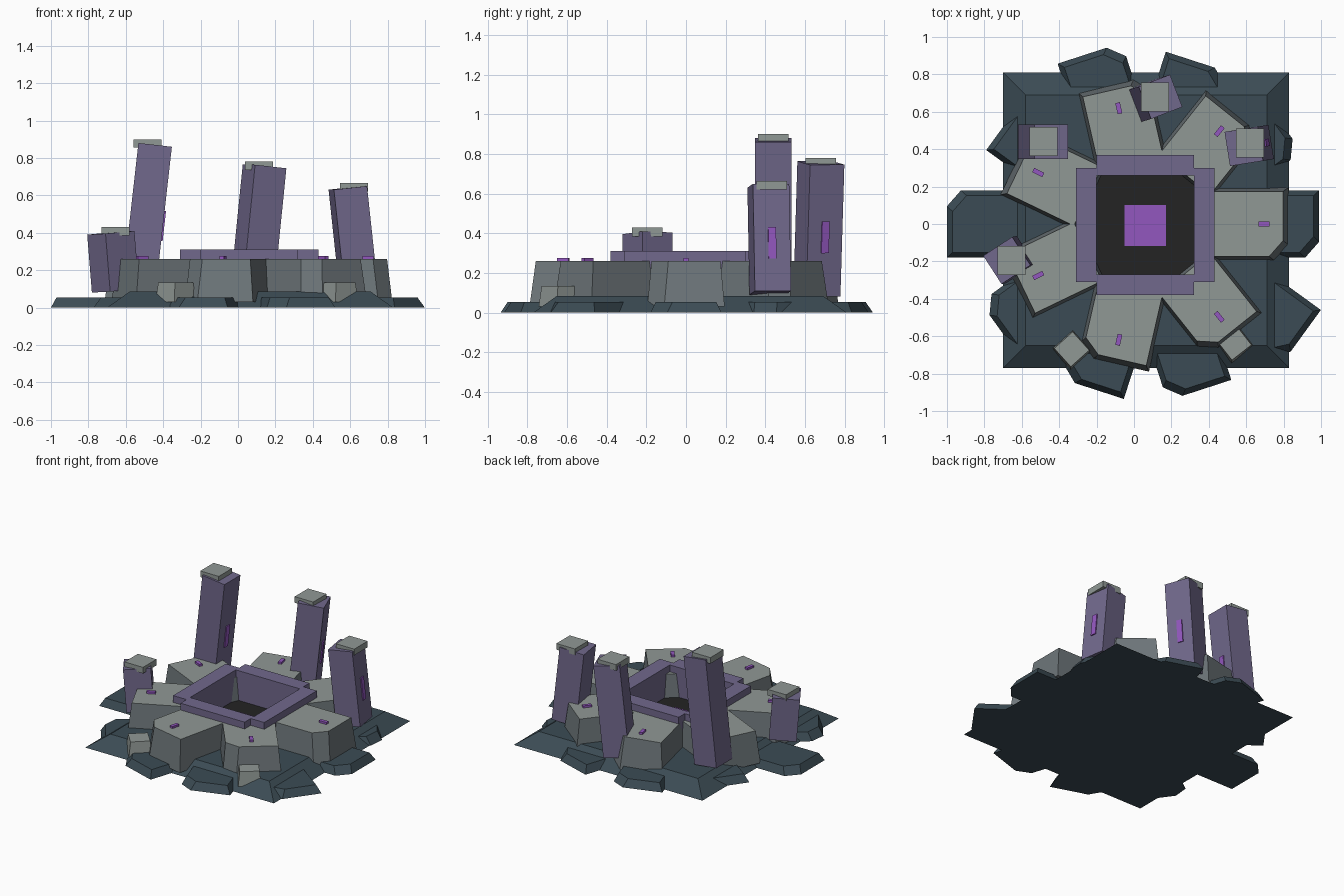
import bpy, math
from mathutils import Vector, Matrix

if "Cube" in bpy.data.objects:
    bpy.data.objects.remove(bpy.data.objects["Cube"])

CX = 0.06  # shared centre of the ring layout


def mat(name, rgb):
    m = bpy.data.materials.new(name)
    m.diffuse_color = (*rgb, 1)
    m.use_nodes = True
    m.node_tree.nodes["Principled BSDF"].inputs["Base Color"].default_value = m.diffuse_color
    return m


GROUND = mat("dark_slate", (0.044, 0.071, 0.089))
STONE = mat("blue_grey_stone", (0.155, 0.182, 0.195))
PALE = mat("pale_stone", (0.28, 0.315, 0.30))
PURPLE = mat("dusty_purple", (0.165, 0.14, 0.262))
GLOW = mat("violet_glow", (0.29, 0.095, 0.52))
BLACK = mat("pit_black", (0.017, 0.017, 0.017))


def loft(name, bottom, top, z0, z1, mats, mtx=Matrix()):
    """Solid between two outlines; a second material goes on the top face."""
    n = len(bottom)
    verts = [mtx @ Vector((x, y, z0)) for x, y in bottom]
    verts += [mtx @ Vector((x, y, z1)) for x, y in top]
    faces = [list(range(n))[::-1], list(range(n, 2 * n))]
    faces += [(i, (i + 1) % n, (i + 1) % n + n, i + n) for i in range(n)]
    me = bpy.data.meshes.new(name)
    me.from_pydata(verts, [], faces)
    for m in mats:
        me.materials.append(m)
    me.polygons[1].material_index = len(mats) - 1
    ob = bpy.data.objects.new(name, me)
    bpy.context.collection.objects.link(ob)
    return ob


def rect(x0, x1, y0, y1):
    return [(x0, y0), (x1, y0), (x1, y1), (x0, y1)]


def box(name, cx, cy, sx, sy, z0, z1, m, mtx=Matrix()):
    r = rect(cx - sx / 2, cx + sx / 2, cy - sy / 2, cy + sy / 2)
    return loft(name, r, r, z0, z1, [m], mtx)


def chipped(r0, r1, w):
    """Rectangle pointing outward with one corner cut off."""
    return [(r0, -w), (r1 - 0.075, -w), (r1, -w + 0.085), (r1, w), (r0, w)]


def ring(angle):
    return Matrix.Translation((CX, 0, 0)) @ Matrix.Rotation(angle, 4, 'Z')


# Square ground mound
loft("ground_mound", rect(-0.70, 0.83, -0.77, 0.81), rect(-0.58, 0.71, -0.65, 0.69),
     0, 0.085, [GROUND])

# Ten broken ground slabs
for i, r in enumerate((0.93, 0.905, 0.91, 0.96, 0.92, 1.06, 0.96, 0.925, 0.935, 1.03)):
    loft("ground_slab", chipped(0.45, r, 0.18), chipped(0.48, r - 0.03, 0.152),
         0, 0.055, [GROUND], ring(math.radians(36 * i)))

# Seven rim boulders, each with a small glowing rune
for i in range(7):
    m = ring(math.tau * i / 7)
    loft("boulder", chipped(0.32, 0.765, 0.195), chipped(0.34, 0.737, 0.174),
         0.03, 0.26, [STONE, PALE], m)
    box("boulder_rune", 0.635, 0, 0.06, 0.025, 0.25, 0.275, GLOW, m)

# Pit walls, floor and glow
for s in (-1, 1):
    box("pit_side_wall", CX + s * 0.315, -0.005, 0.11, 0.61, 0.06, 0.31, PURPLE)
    box("pit_end_wall", CX, -0.005 + s * 0.32, 0.52, 0.11, 0.06, 0.31, PURPLE)
box("pit_floor", CX, -0.005, 0.53, 0.54, 0.06, 0.092, BLACK)
box("pit_glow", CX, -0.008, 0.22, 0.22, 0.09, 0.1, GLOW)

# Leaning pillars: foot, head, turn, cap centre, cap top, has rune
PILLARS = [
    ((-0.53, 0.44, 0.10), (-0.443, 0.44, 0.87), 0, (-0.485, 0.44), 0.90, True),
    ((0.645, 0.425, 0.10), (0.587, 0.415, 0.64), 9, (0.62, 0.432), 0.665, True),
    ((0.075, 0.66, 0.09), (0.142, 0.68, 0.755), 21, (0.113, 0.68), 0.78, True),
    ((-0.655, -0.19, 0.09), (-0.68, -0.195, 0.40), -57, (-0.655, -0.195), 0.43, False),
]
for foot, head, turn, cap, ztop, rune in PILLARS:
    axis = Vector(head) - Vector(foot)
    h = axis.length
    lean = Vector((0, 0, 1)).rotation_difference(axis).to_matrix().to_4x4()
    m = Matrix.Translation(foot) @ lean @ Matrix.Rotation(math.radians(turn), 4, 'Z')
    box("pillar", 0, 0, 0.18, 0.185, 0, h, PURPLE, m)
    box("pillar_cap", *cap, 0.15, 0.155, ztop - 0.045, ztop, PALE)
    if rune:
        zc = h * 0.45
        box("pillar_rune", 0.09, 0, 0.015, 0.04, zc - 0.08, zc + 0.08, GLOW, m)

# Loose rubble at the foot of the boulders
for x, y, turn in ((-0.333, -0.67, 42), (0.535, -0.635, 38)):
    m = Matrix.Translation((x, y, 0)) @ Matrix.Rotation(math.radians(turn), 4, 'Z')
    a, b = 0.077, 0.066
    loft("rubble", rect(-a, a, -a, a), rect(-b, b, -b, b), 0.03, 0.135, [PALE], m)
